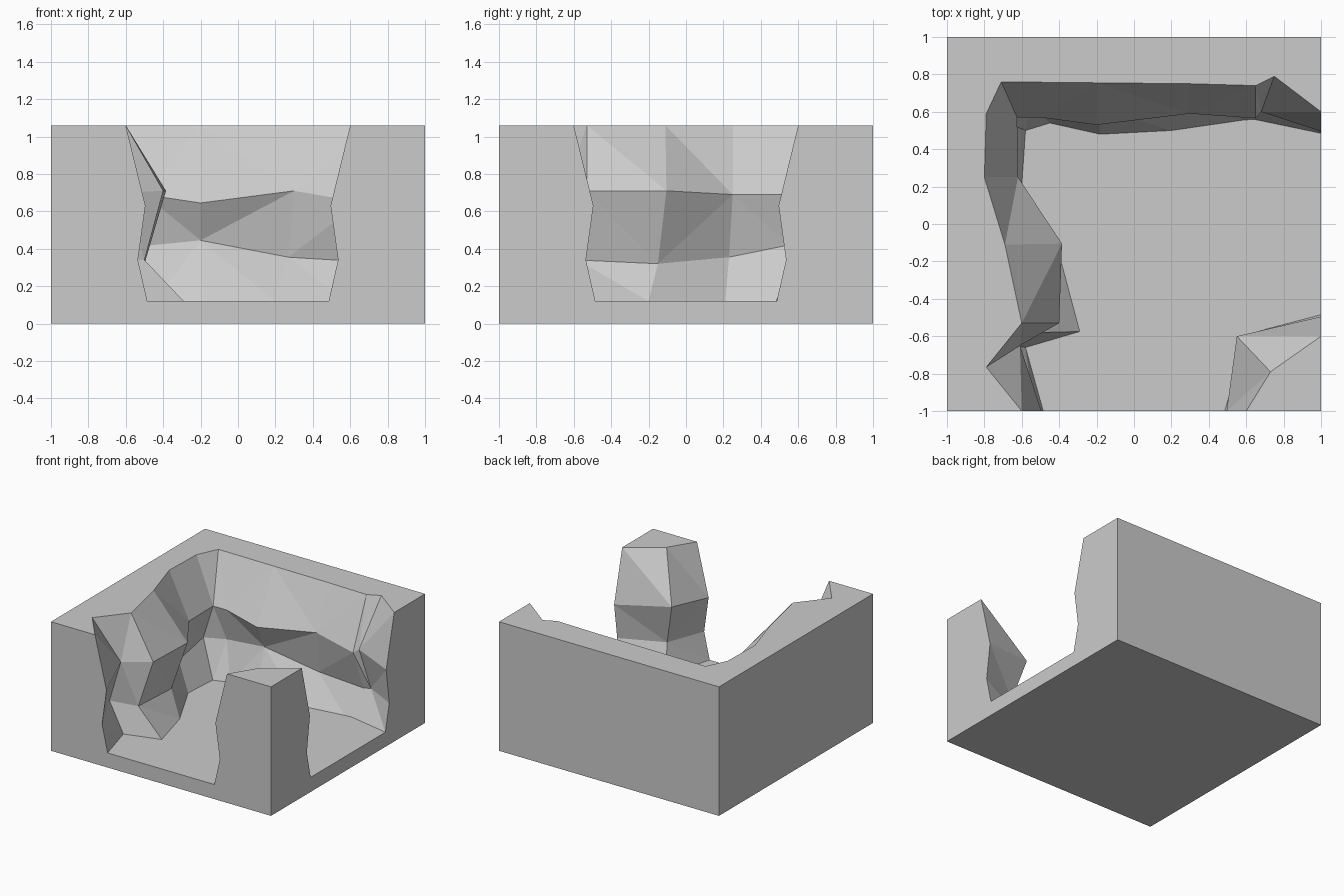
import bpy
import bmesh

if "Cube" in bpy.data.objects:
    bpy.data.objects.remove(bpy.data.objects["Cube"], do_unlink=True)

TOP = 1.06
FLOOR = 0.12

# Plain stone material
stone = bpy.data.materials.new("grey_stone")
stone.use_nodes = True
stone.diffuse_color = (0.6, 0.6, 0.6, 1)
stone.node_tree.nodes["Principled BSDF"].inputs["Base Color"].default_value = stone.diffuse_color


def finish(bm, name):
    """Turn a bmesh into a flat shaded stone object."""
    mesh = bpy.data.meshes.new(name)
    bm.to_mesh(mesh)
    bm.free()
    mesh.materials.append(stone)
    obj = bpy.data.objects.new(name, mesh)
    bpy.context.collection.objects.link(obj)
    return obj


# Shared opening profile: distance from the tile centre line, height
JAMB = [(0.6, TOP), (0.495, 0.63), (0.535, 0.34), (0.485, FLOOR)]


def front_jamb(side):
    return [(side * d, -1, z) for d, z in JAMB]


def side_jamb(side):
    return [(1, side * d, z) for d, z in JAMB]


def rock_column(rim, bulge, recess, foot):
    """One vertical strip of the rock face: rim, bulge, recess, foot."""
    return [(*rim, TOP), bulge, recess, (*foot, FLOOR)]


def rock_block(name, columns, corners):
    """Solid with a faceted rock face inside and straight outer sides."""
    bm = bmesh.new()
    grid = [[bm.verts.new(p) for p in col] for col in columns]
    outer = [[bm.verts.new((x, y, z)) for z in (TOP, FLOOR)] for x, y in corners]
    # Faceted rock face
    for a, b in zip(grid, grid[1:]):
        for i in range(len(JAMB) - 1):
            bm.faces.new((a[i], a[i + 1], b[i + 1], b[i]))
    # Straight outer sides
    for a, b in zip(outer, outer[1:]):
        bm.faces.new((a[0], a[1], b[1], b[0]))
    # Cut ends at the openings
    bm.faces.new(grid[-1] + outer[0][::-1])
    bm.faces.new(grid[0] + outer[-1][::-1])
    # Top and underside
    bm.faces.new([c[0] for c in grid] + [c[0] for c in outer])
    under = bm.faces.new([c[-1] for c in grid] + [c[-1] for c in outer])
    bmesh.ops.recalc_face_normals(bm, faces=bm.faces[:])
    bmesh.ops.delete(bm, geom=[under], context='FACES_ONLY')
    bmesh.ops.triangulate(bm, faces=bm.faces[:])
    return finish(bm, name)


# Floor slab
bm = bmesh.new()
bmesh.ops.create_cube(bm, size=1)
bmesh.ops.scale(bm, vec=(2, 2, FLOOR), verts=bm.verts[:])
bmesh.ops.translate(bm, vec=(0, 0, FLOOR / 2), verts=bm.verts[:])
finish(bm, "floor_slab")

# Long side of the rock wall, front to back
side_columns = [
    rock_column((-.79, -.765), (-.61, -.65, .7), (-.72, -.64, .35), (-.58, -.66)),
    rock_column((-.6, -.53), (-.4, -.53, .71), (-.5, -.58, .34), (-.29, -.575)),
    rock_column((-.69, -.11), (-.385, -.105, .71), (-.5, -.15, .32), (-.39, -.2)),
    rock_column((-.8, .25), (-.62, .25, .69), (-.7, .23, .355), (-.6, .21)),
    rock_column((-.79, .59), (-.625, .57, .69), (-.7, .55, .42), (-.58, .5)),
]

# Back of the rock wall, right to left
back_columns = [
    rock_column((-.71, .76), (-.5, .57, .69), (-.55, .64, .41), (-.45, .54)),
    rock_column((-.2, .755), (-.2, .53, .645), (-.2, .63, .445), (-.18, .48)),
    rock_column((.3, .75), (.3, .59, .71), (.27, .66, .355), (.2, .5)),
    rock_column((.65, .74), (.65, .565, .65), (.68, .66, .33), (.58, .555)),
    rock_column((.75, .79), (.68, .6, .67), (.74, .67, .34), (.64, .56)),
]

rock_block("rock_wall",
           [front_jamb(-1)] + side_columns + back_columns + [side_jamb(1)],
           [(1, 1), (-1, 1), (-1, -1)])

# Free standing pillar between the two openings
pillar_face = rock_column((.73, -.79), (.55, -.6, .69), (.64, -.67, .35), (.6, -.59))
rock_block("corner_pillar",
           [front_jamb(1), pillar_face, side_jamb(-1)],
           [(1, -1)])
